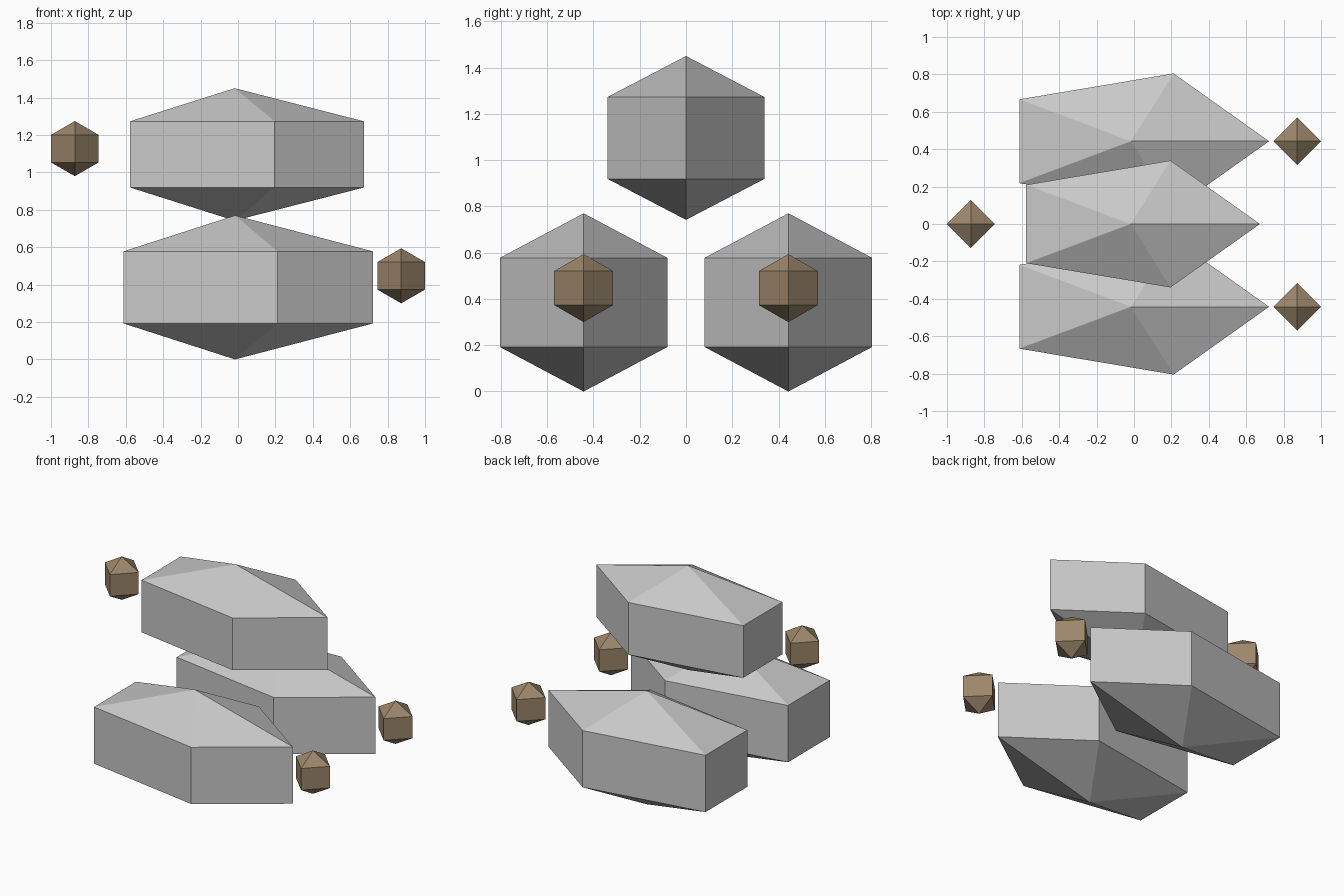
import bpy, bmesh, math

if "Cube" in bpy.data.objects:
    bpy.data.objects.remove(bpy.data.objects["Cube"])


def material(name, rgb):
    m = bpy.data.materials.new(name)
    m.diffuse_color = (*rgb, 1)
    m.use_nodes = True
    m.node_tree.nodes["Principled BSDF"].inputs["Base Color"].default_value = m.diffuse_color
    return m


GREY = material("light_grey", (0.58, 0.58, 0.58))
BROWN = material("tan_brown", (0.33, 0.24, 0.145))


def faceted_blob(name, center, ring_rx, ring_ry, half_height, sides, mat):
    """Low-poly sphere: two equal rings at half height plus pointed poles."""
    cx, cy, cz = center
    bm = bmesh.new()
    top = bm.verts.new((0, 0, half_height))
    bottom = bm.verts.new((0, 0, -half_height))
    rings = []
    for z in (-half_height / 2, half_height / 2):
        rings.append([bm.verts.new((ring_rx * math.cos(a), ring_ry * math.sin(a), z))
                      for a in (2 * math.pi * i / sides for i in range(sides))])
    low, high = rings
    for i in range(sides):
        j = (i + 1) % sides
        bm.faces.new((low[i], low[j], high[j], high[i]))
        bm.faces.new((high[i], high[j], top))
        bm.faces.new((low[j], low[i], bottom))
    bmesh.ops.recalc_face_normals(bm, faces=bm.faces)
    mesh = bpy.data.meshes.new(name)
    bm.to_mesh(mesh)
    bm.free()
    mesh.materials.append(mat)
    obj = bpy.data.objects.new(name, mesh)
    obj.location = (cx, cy, cz)
    bpy.context.collection.objects.link(obj)
    return obj


# Two lower bodies, each with a small nub in front of its point
for side, y in (("front", -0.4425), ("back", 0.4425)):
    faceted_blob(f"lower_body_{side}", (-0.016, y, 0.385), 0.738, 0.381, 0.385, 5, GREY)
    faceted_blob(f"lower_nub_{side}", (0.8725, y, 0.447), 0.1275, 0.1275, 0.147, 4, BROWN)

# Upper body stacked in the middle, with its nub at the blunt end
faceted_blob("upper_body", (-0.018, 0, 1.096), 0.691, 0.3565, 0.354, 5, GREY)
faceted_blob("upper_nub", (-0.8725, 0, 1.127), 0.1275, 0.1275, 0.147, 4, BROWN)
